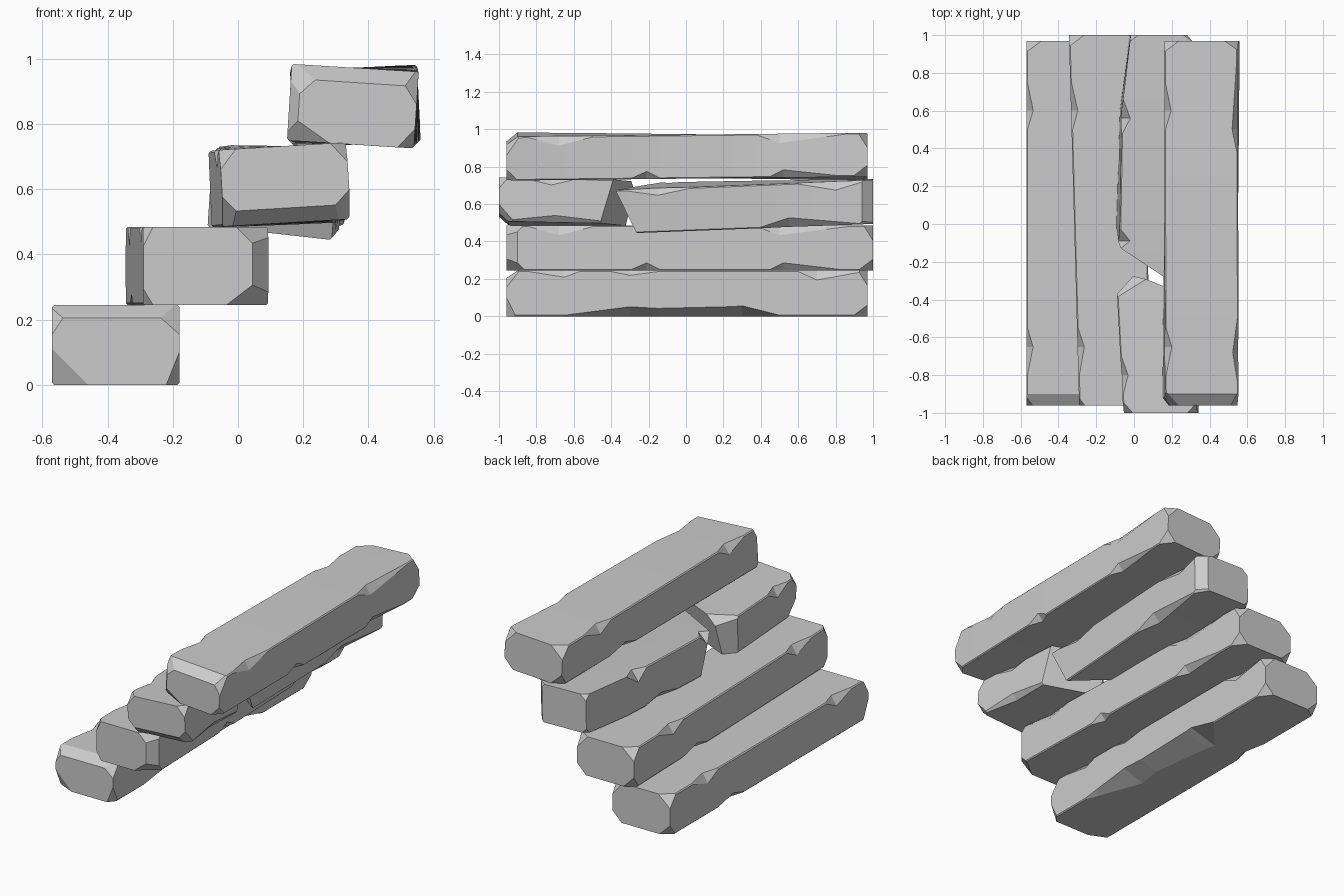
import bpy, bmesh, math
from mathutils import Vector

# Long edges of a slab, as (side in x, side in z)
LB, RB, RT, LT = range(4)
SIDES = [(-1, -1), (1, -1), (1, 1), (-1, 1)]
BASE = 0.006


def slab(name, w, h, front, back, nicks, corners, breaks=()):
    """front/back = (x, y, z, roll); nick = (edge, start, peak, end, dx, dz);
    corner = (sx, sy, sz, a, b, c) with 0 for an axis the cut runs along."""
    y0, y1 = front[1], back[1]
    ys = {y0, y1}
    for n in nicks:
        ys.update(y for y in n[1:4] if y0 < y < y1)
    bm = bmesh.new()

    # Lofted block whose edge chamfers widen at each nick
    rings = []
    for y in sorted(ys):
        size = [[BASE, BASE] for _ in SIDES]
        for e, a, p, b, dx, dz in nicks:
            f = (y - a) / (p - a) if y < p else (b - y) / (b - p)
            if f > 0:
                size[e] = [max(size[e][0], BASE + dx * f),
                           max(size[e][1], BASE + dz * f)]
        ring = []
        for e, (sx, sz) in enumerate(SIDES):
            dx, dz = size[e]
            pts = [(sx * w / 2, sz * (h / 2 - dz)), (sx * (w / 2 - dx), sz * h / 2)]
            if e in (RB, LT):
                pts.reverse()
            ring += [bm.verts.new((x, y, z)) for x, z in pts]
        rings.append(ring)
    for r, s in zip(rings, rings[1:]):
        for i in range(8):
            j = (i + 1) % 8
            bm.faces.new((r[i], r[j], s[j], s[i]))
    bm.faces.new(rings[0])
    bm.faces.new(rings[-1])

    # Chipped end corners and fracture planes
    planes = list(breaks)
    for sx, sy, sz, a, b, c in corners:
        n = Vector((sx / a if a else 0, sy / b, sz / c if c else 0))
        p = Vector((sx * w / 2, (y1 if sy > 0 else y0) - sy * b, sz * h / 2))
        planes.append((p, n))
    for p, n in planes:
        bmesh.ops.bisect_plane(bm, geom=bm.verts[:] + bm.edges[:] + bm.faces[:],
                               dist=1e-5, plane_co=p, plane_no=Vector(n).normalized(),
                               clear_outer=True)
        bmesh.ops.holes_fill(bm, edges=[e for e in bm.edges if e.is_boundary], sides=0)
    bmesh.ops.recalc_face_normals(bm, faces=bm.faces[:])

    # Place the slab with drift and twist along its length
    for v in bm.verts:
        t = (v.co.y - y0) / (y1 - y0)
        cx, _, cz, roll = [a + (b - a) * t for a, b in zip(front, back)]
        x, z = v.co.x, v.co.z
        v.co.x = cx + x * math.cos(roll) - z * math.sin(roll)
        v.co.z = max(0, cz + x * math.sin(roll) + z * math.cos(roll))
    me = bpy.data.meshes.new(name)
    bm.to_mesh(me)
    bm.free()
    ob = bpy.data.objects.new(name, me)
    bpy.context.collection.objects.link(ob)


# Chips shared by all steps
left_nicks = [(LT, 0.5, 0.6, 0.75, 0.03, 0.05), (LT, -0.8, -0.65, -0.55, 0.03, 0.05),
              (LB, 0.25, 0.35, 0.5, 0.03, 0.03)]
right_nicks = [(RT, -0.84, -0.68, -0.5, 0.025, 0.045), (RT, 0.38, 0.5, 0.86, 0.025, 0.045)]
low_nicks = [(RB, -0.29, -0.21, -0.14, 0.03, 0.035), (RB, 0.45, 0.52, 0.82, 0.03, 0.035)]
back_chips = [(-1, 1, 1, 0.08, 0.06, 0.07), (1, 1, 1, 0.07, 0.05, 0.08),
              (-1, 1, -1, 0.07, 0.05, 0.07), (1, 1, -1, 0.06, 0.08, 0.06)]

# Bottom step, with a worn lower edge
slab("step_1", 0.39, 0.245, (-0.375, -0.96, 0.1225, 0), (-0.375, 0.97, 0.1225, 0),
     left_nicks + [(RT, -0.84, -0.65, -0.57, 0.025, 0.03), (RT, -0.4, -0.3, -0.15, 0.02, 0.02),
                   (RT, 0.6, 0.7, 0.95, 0.03, 0.045),
                   (RB, -0.65, -0.3, 0.5, 0.13, 0.045), (RB, -0.3, 0.3, 0.5, 0.17, 0.05)],
     back_chips + [(0, -1, 1, 0, 0.06, 0.04), (1, -1, 1, 0.1, 0.07, 0.09),
                   (-1, -1, -1, 0.11, 0.05, 0.11), (1, -1, -1, 0.04, 0.05, 0.1),
                   (-1, -1, 1, 0.06, 0.05, 0.09)])

# Second step, slightly turned
slab("step_2", 0.385, 0.24, (-0.098, -0.96, 0.365, 0), (-0.152, 1.0, 0.365, 0),
     left_nicks + right_nicks + low_nicks,
     back_chips + [(1, -1, 0, 0.05, 0.06, 0), (1, -1, -1, 0.13, 0.1, 0.1),
                   (1, -1, 1, 0.1, 0.09, 0.1), (-1, -1, 1, 0.03, 0.04, 0.06),
                   (-1, -1, -1, 0.03, 0.04, 0.05)])

# Third step, cracked into two pieces
slab("step_3_front_piece", 0.39, 0.235, (0.145, -1.0, 0.615, 0.06), (0.10, -0.22, 0.605, 0.03),
     [(LT, -0.9, -0.8, -0.7, 0.03, 0.05), (RT, -0.85, -0.72, -0.6, 0.02, 0.03),
      (RB, -0.95, -0.7, -0.4, 0.025, 0.03)],
     [(0, -1, -1, 0, 0.05, 0.045), (-1, -1, 1, 0.05, 0.06, 0.06), (1, -1, 1, 0.05, 0.05, 0.06),
      (1, -1, -1, 0.09, 0.08, 0.09), (-1, -1, -1, 0.08, 0.08, 0.09)],
     [((-0.1, -0.265, 0.117), (0.42, 1, -0.3)), ((-0.1, -0.265, 0.117), (-1.1, 1, -0.1)),
      ((-0.15, -0.36, 0.117), (-0.6, 1, 1.2))])
slab("step_3_back_piece", 0.39, 0.235, (0.10, -0.42, 0.575, -0.10), (0.135, 1.0, 0.615, -0.02),
     [(LT, 0.48, 0.56, 0.66, 0.04, 0.06), (LT, -0.13, -0.09, -0.03, 0.05, 0.06),
      (RT, -0.32, -0.15, 0.02, 0.03, 0.03), (RT, 0.6, 0.8, 0.95, 0.03, 0.04),
      (RB, 0.4, 0.55, 0.92, 0.04, 0.045), (LB, 0.2, 0.35, 0.5, 0.03, 0.03)],
     back_chips + [(-1, 1, 0, 0.04, 0.4, 0), (1, 1, 0, 0.05, 0.06, 0)],
     [((0.03, -0.27, 0.117), (-0.65, -1, -0.48))])

# Top step, twisted along its length
slab("step_4", 0.39, 0.235, (0.352, -0.96, 0.855, -0.065), (0.36, 0.97, 0.855, 0.05),
     left_nicks + right_nicks + low_nicks,
     back_chips + [(0, -1, 1, 0, 0.06, 0.045), (-1, -1, 1, 0.12, 0.07, 0.12),
                   (1, -1, 1, 0.07, 0.07, 0.1), (-1, -1, -1, 0.13, 0.06, 0.08),
                   (1, -1, -1, 0.05, 0.06, 0.06), (-1, -1, 0, 0.03, 0.04, 0)])
